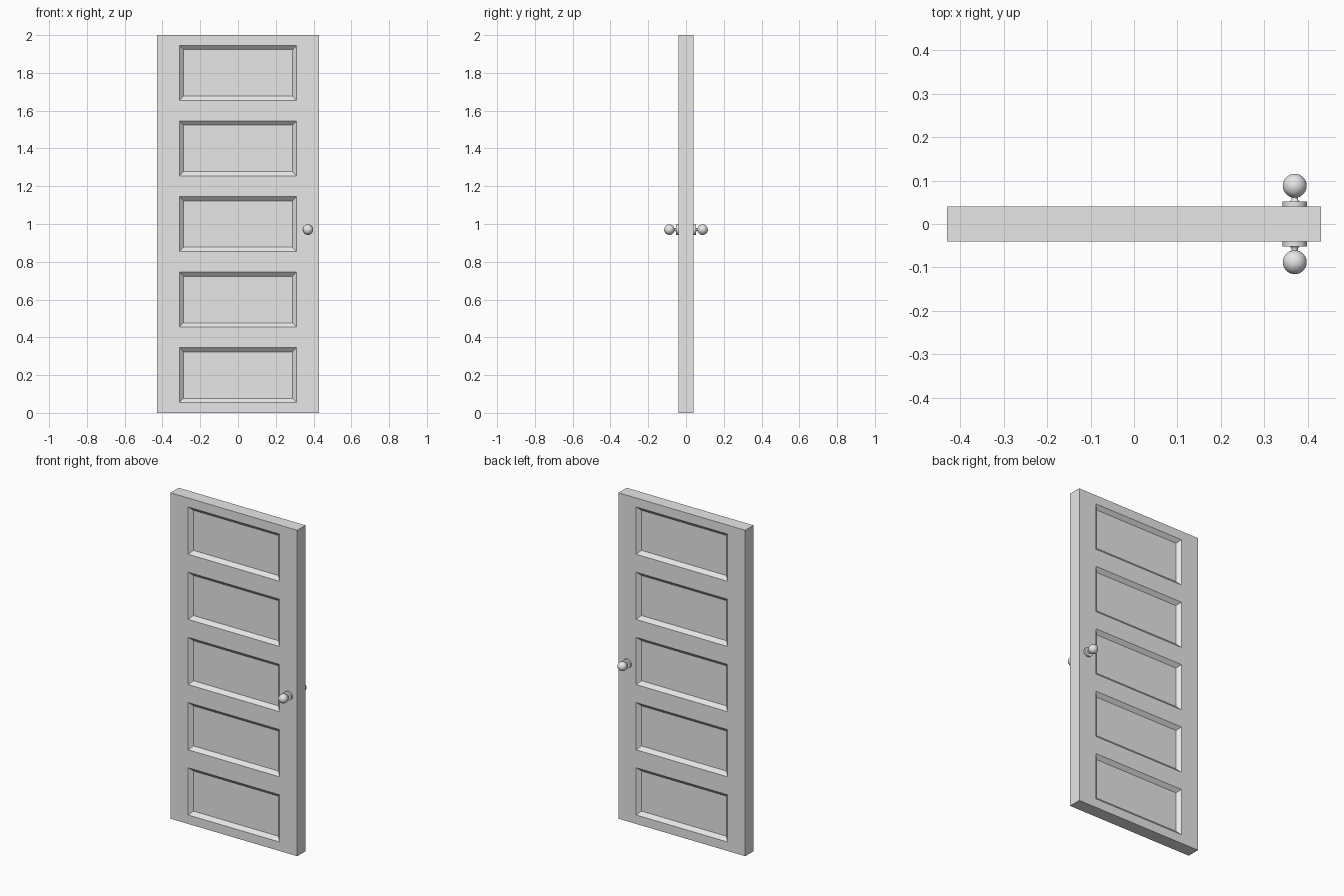
import bpy, bmesh, math
from mathutils import Matrix

cube = bpy.data.objects.get("Cube")
if cube:
    bpy.data.objects.remove(cube, do_unlink=True)

W, T, H = 0.86, 0.08, 2.0          # door width, thickness, height
PANEL_X = 0.31                     # half width of a panel
PANEL_H, PITCH, FIRST = 0.29, 0.4, 0.055
KNOB_X, KNOB_Z = 0.37, 0.97

grey = bpy.data.materials.new("plain grey")
grey.use_nodes = True
grey.diffuse_color = (0.8, 0.8, 0.8, 1)
grey.node_tree.nodes["Principled BSDF"].inputs["Base Color"].default_value = grey.diffuse_color


def finish(bm, name):
    mesh = bpy.data.meshes.new(name)
    bm.to_mesh(mesh)
    bm.free()
    mesh.materials.append(grey)
    obj = bpy.data.objects.new(name, mesh)
    bpy.context.collection.objects.link(obj)
    return obj


def cut(bm, co, no):
    geom = bm.verts[:] + bm.edges[:] + bm.faces[:]
    bmesh.ops.bisect_plane(bm, geom=geom, plane_co=co, plane_no=no)


# Door slab with five sunken panels on both sides
bm = bmesh.new()
bmesh.ops.create_cube(bm, size=1, matrix=Matrix.Translation((0, 0, H / 2)) @ Matrix.Diagonal((W, T, H, 1)))
for x in (-PANEL_X, PANEL_X):
    cut(bm, (x, 0, 0), (1, 0, 0))
bottoms = [FIRST + PITCH * i for i in range(5)]
for z in bottoms:
    cut(bm, (0, 0, z), (0, 0, 1))
    cut(bm, (0, 0, z + PANEL_H), (0, 0, 1))


def is_panel(face):
    c = face.calc_center_median()
    inside = any(z < c.z < z + PANEL_H for z in bottoms)
    return abs(face.normal.y) > 0.9 and abs(c.x) < PANEL_X and inside


bm.normal_update()
panels = [f for f in bm.faces if is_panel(f)]
bmesh.ops.inset_individual(bm, faces=panels, thickness=0.022, depth=-0.02, use_even_offset=True)
finish(bm, "door_slab")

# Knob profile as (radius, distance from door middle): plate, waisted neck, ball
BALL_R, BALL_Y = 0.0275, 0.088
profile = [(0, 0.038), (0.028, 0.038), (0.028, 0.052), (0.011, 0.052), (0.008, 0.055), (0.007, 0.059)]
for i in range(15):
    a = math.radians(165 - 165 * i / 14)
    profile.append((BALL_R * math.sin(a), BALL_Y - BALL_R * -math.cos(a)))


def knob(name, side):
    bm = bmesh.new()
    verts = [bm.verts.new((KNOB_X + r, side * d, KNOB_Z)) for r, d in profile]
    edges = [bm.edges.new(pair) for pair in zip(verts, verts[1:])]
    bmesh.ops.spin(bm, geom=verts + edges, cent=(KNOB_X, 0, KNOB_Z), axis=(0, 1, 0),
                   angle=math.tau, steps=32)
    bmesh.ops.remove_doubles(bm, verts=bm.verts, dist=0.0001)
    bmesh.ops.recalc_face_normals(bm, faces=bm.faces)
    obj = finish(bm, name)
    bpy.ops.object.select_all(action="DESELECT")
    obj.select_set(True)
    bpy.context.view_layer.objects.active = obj
    bpy.ops.object.shade_smooth_by_angle(angle=math.radians(35))


knob("front_knob", -1)
knob("back_knob", 1)
